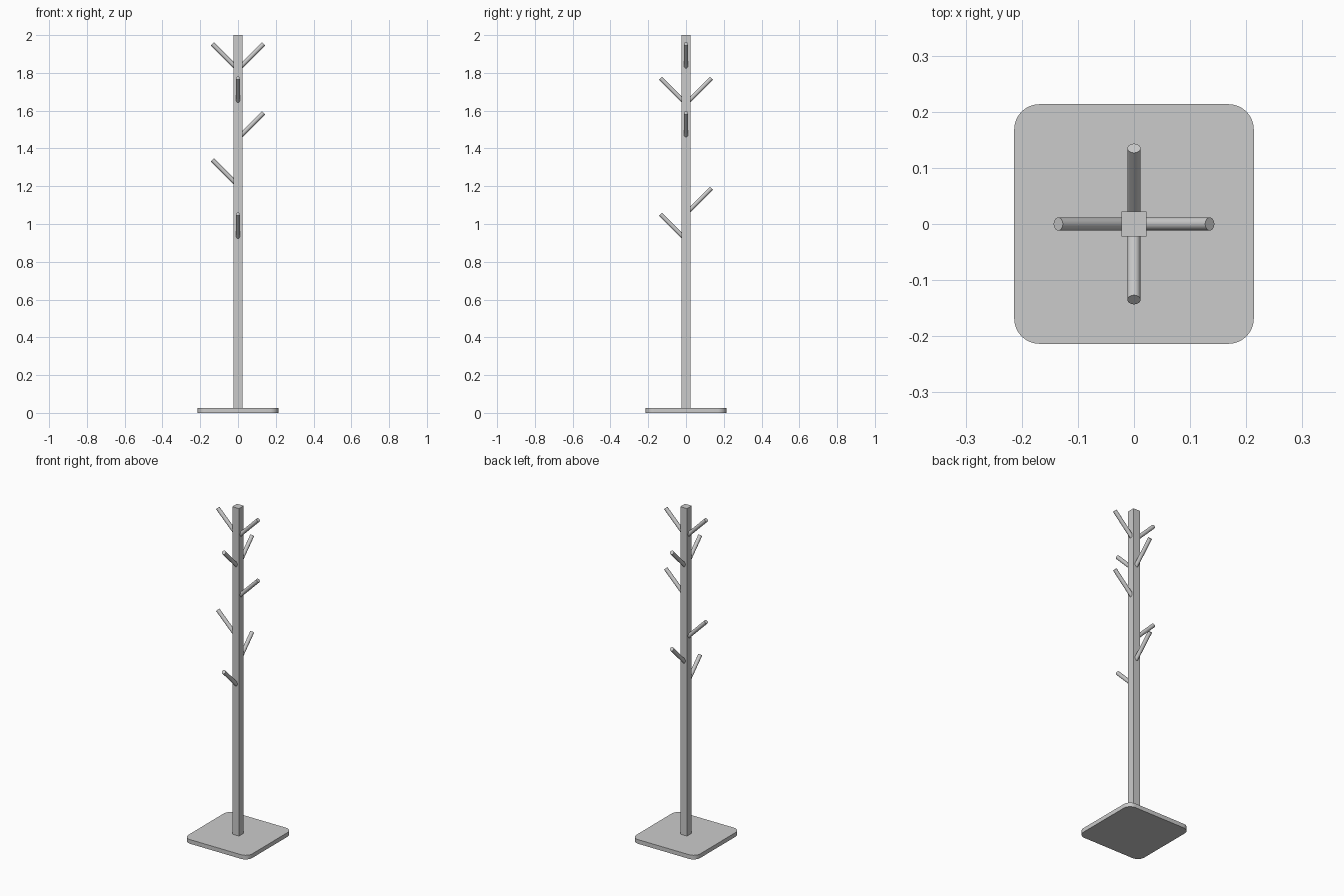
import bpy, bmesh, math
from mathutils import Vector

if "Cube" in bpy.data.objects:
    bpy.data.objects.remove(bpy.data.objects["Cube"])

BASE, BASE_H, CORNER = 0.427, 0.025, 0.045
POLE, TOP = 0.045, 2.0
PEG_R, PEG_REACH = 0.0115, 0.135


def box(name, size, centre):
    bpy.ops.mesh.primitive_cube_add(size=1, location=centre)
    ob = bpy.context.object
    ob.name = name
    ob.scale = size
    bpy.ops.object.transform_apply(location=False, rotation=False, scale=True)
    return ob


def peg(name, dx, dy, z):
    # round peg rising at 45 degrees; z is the height where its axis meets the pole axis
    d = Vector((dx, dy, 1))
    start = Vector((0, 0, z)) + d * 0.012
    end = Vector((0, 0, z)) + d * PEG_REACH
    bpy.ops.mesh.primitive_cylinder_add(
        vertices=32, radius=PEG_R, depth=(end - start).length,
        location=(start + end) / 2,
        rotation=d.to_track_quat('Z', 'Y').to_euler())
    ob = bpy.context.object
    ob.name = name
    bpy.ops.object.shade_smooth_by_angle(angle=math.radians(35))


# base plate with rounded upright corners
base = box("base_plate", (BASE, BASE, BASE_H), (0, 0, BASE_H / 2))
bm = bmesh.new()
bm.from_mesh(base.data)
upright = [e for e in bm.edges
           if abs(e.verts[0].co.z - e.verts[1].co.z) > BASE_H / 2]
bmesh.ops.bevel(bm, geom=upright, offset=CORNER, segments=10,
                profile=0.5, affect='EDGES')
bm.to_mesh(base.data)
bm.free()
bpy.ops.object.shade_smooth_by_angle(angle=math.radians(35))

# square pole
box("pole", (POLE, POLE, TOP - BASE_H), (0, 0, (TOP + BASE_H) / 2))

# pegs: direction and heights on each side of the pole
sides = {
    "right": (1, 0, (1.818, 1.453)),
    "left": (-1, 0, (1.818, 1.204)),
    "back": (0, 1, (1.637, 1.055)),
    "front": (0, -1, (1.637, 0.917)),
}
for side, (dx, dy, heights) in sides.items():
    for level, z in zip(("upper", "lower"), heights):
        peg(f"{side}_{level}_peg", dx, dy, z)
